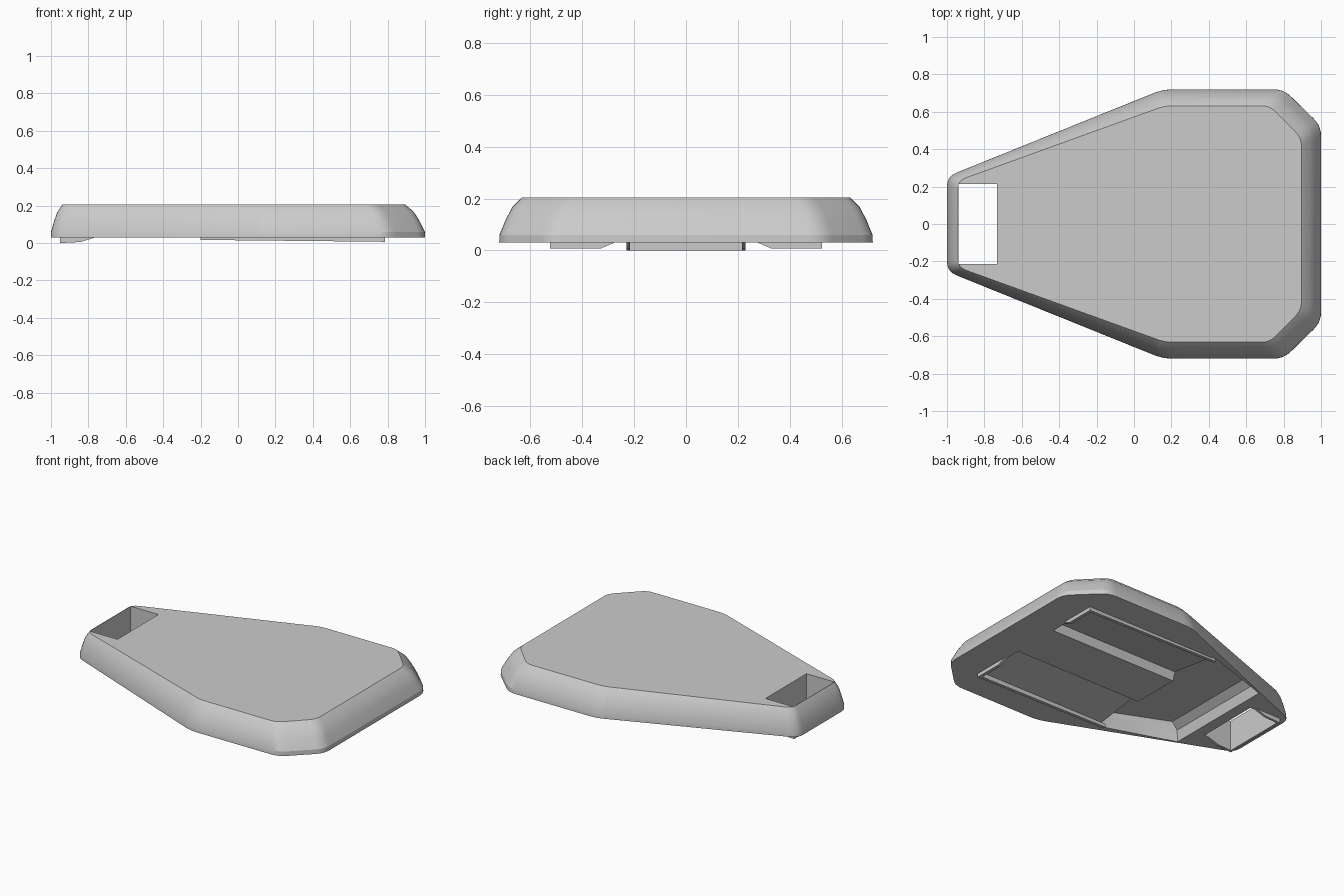
import bpy, bmesh
from mathutils import Vector

cube = bpy.data.objects.get("Cube")
if cube:
    bpy.data.objects.remove(cube, do_unlink=True)

grey = bpy.data.materials.new("plain grey")
grey.use_nodes = True
grey.diffuse_color = (0.6, 0.6, 0.6, 1)
grey.node_tree.nodes["Principled BSDF"].inputs["Base Color"].default_value = grey.diffuse_color


def loft(name, rings):
    """Closed solid through rings of equal point counts."""
    bm = bmesh.new()
    loops = [[bm.verts.new(p) for p in ring] for ring in rings]
    n = len(loops[0])
    for a, b in zip(loops, loops[1:]):
        for i in range(n):
            j = (i + 1) % n
            bm.faces.new((a[i], a[j], b[j], b[i]))
    bm.faces.new(loops[0][::-1])
    bm.faces.new(loops[-1])
    bmesh.ops.recalc_face_normals(bm, faces=bm.faces[:])
    mesh = bpy.data.meshes.new(name)
    bm.to_mesh(mesh)
    bm.free()
    mesh.materials.append(grey)
    obj = bpy.data.objects.new(name, mesh)
    bpy.context.collection.objects.link(obj)
    return obj


def mirrored(half):
    return half + [(x, -y) for x, y in reversed(half)]


def rounded(points, radius, steps=5):
    """Replace each corner with a short curve."""
    out = []
    for i, p in enumerate(points):
        p = Vector(p)
        a = p + (Vector(points[i - 1]) - p).normalized() * radius
        b = p + (Vector(points[(i + 1) % len(points)]) - p).normalized() * radius
        for k in range(steps + 1):
            t = k / steps
            out.append(a * (1 - t) ** 2 + p * 2 * t * (1 - t) + b * t * t)
    return out


def at_height(points, z):
    return [(p[0], p[1], z) for p in points]


def box(name, x0, x1, y0, y1, z0, z1):
    base = [(x0, y0), (x1, y0), (x1, y1), (x0, y1)]
    return loft(name, [at_height(base, z0), at_height(base, z1)])


def prism(name, profile, offset):
    """A flat outline pushed sideways by an offset."""
    return loft(name, [profile, [tuple(Vector(p) + Vector(offset)) for p in profile]])


def cut(obj, cutter):
    mod = obj.modifiers.new(cutter.name, "BOOLEAN")
    mod.operation = "DIFFERENCE"
    mod.solver = "EXACT"
    mod.object = cutter
    bpy.context.view_layer.objects.active = obj
    bpy.ops.object.modifier_apply(modifier=mod.name)
    bpy.data.objects.remove(cutter, do_unlink=True)


# Main shell: upright rim, then straight walls leaning in to a smaller flat top
RIM, TOP = 0.031, 0.205
foot = rounded(mirrored([(1, 0.525), (0.8, 0.72), (0.155, 0.72), (-1, 0.254)]), 0.055)
crown = rounded(mirrored([(0.895, 0.46), (0.725, 0.632), (0.165, 0.632), (-0.94, 0.232)]), 0.042)
section = [(0, RIM), (0.01, 0.06), (0.28, 0.118), (0.57, 0.167), (1, TOP)]
body = loft("body_shell", [at_height([a.lerp(b, t) for a, b in zip(foot, crown)], z)
                           for t, z in section])

# Deep steep-walled hollow under the narrow half, its far ramp eased in two steps
mouth = mirrored([(-0.17, 0.53), (-0.21, 0.53), (-0.66, 0.38)])
middle = mirrored([(-0.17, 0.515), (-0.213, 0.515), (-0.64, 0.36)])
roof = mirrored([(-0.17, 0.505), (-0.215, 0.505), (-0.59, 0.345)])
cut(body, loft("hollow_cutter", [at_height(mouth, RIM - 0.002), at_height(middle, 0.095),
                                 at_height(roof, 0.13)]))

# Shallow sloping pockets either side of a central tongue
for side in (1, -1):
    pocket = [(-0.2, y * side, z) for y, z in
              ((0.52, 0.02), (0.52, 0.036), (0.18, 0.086), (0.16, 0.02))]
    cut(body, prism("pocket_cutter", pocket, (0.97, 0, 0)))

# Strap slot right through the narrow end
cut(body, box("slot_cutter", -0.937, -0.733, -0.215, 0.215, -0.1, 0.4))

bpy.ops.object.select_all(action="DESELECT")
body.select_set(True)
bpy.context.view_layer.objects.active = body
bpy.ops.object.shade_smooth_by_angle(angle=0.4)

# Slim lips under the rim on both sides
LIP = 0.007
for side, label in ((1, "left"), (-1, "right")):
    y = 0.525 * side
    prism(label + "_rail_lip",
          [(0.785, y, LIP), (0.785, y, 0.04), (-0.2, y, 0.04), (-0.2, y, 0.017)],
          (0, -0.02 * side, 0))
    prism(label + "_end_lip",
          [(0.785, y, LIP), (0.785, 0.33 * side, LIP), (0.785, 0.265 * side, 0.035),
           (0.785, y, 0.04)], (-0.02, 0, 0))
    y = 0.23 * side
    prism(label + "_slot_lip",
          [(-0.952, y, 0), (-0.84, y, 0.006), (-0.75, y, 0.035), (-0.952, y, 0.04)],
          (0, -0.015 * side, 0))
box("slot_end_lip", -0.952, -0.937, -0.23, 0.23, 0, 0.04)
